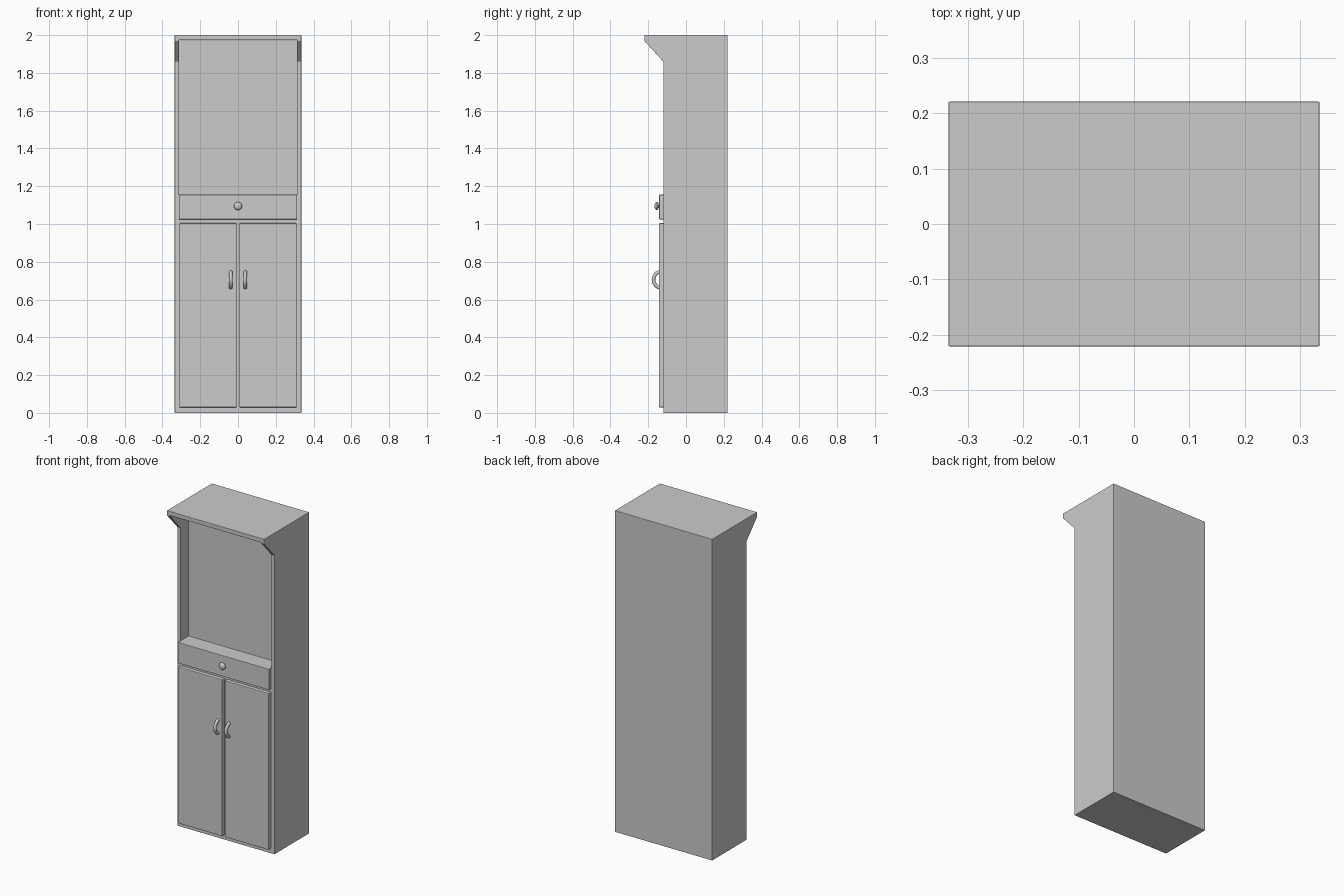
import bpy, bmesh, math
from mathutils import Matrix

if "Cube" in bpy.data.objects:
    bpy.data.objects.remove(bpy.data.objects["Cube"])


def new_object(name, bm):
    bmesh.ops.recalc_face_normals(bm, faces=bm.faces)
    mesh = bpy.data.meshes.new(name)
    bm.to_mesh(mesh)
    bm.free()
    obj = bpy.data.objects.new(name, mesh)
    bpy.context.collection.objects.link(obj)
    return obj


def box(name, x, y, z, bevel=0.0):
    bm = bmesh.new()
    size = (x[1] - x[0], y[1] - y[0], z[1] - z[0], 1)
    mid = (sum(x) / 2, sum(y) / 2, sum(z) / 2)
    bmesh.ops.create_cube(bm, size=1, matrix=Matrix.Translation(mid) @ Matrix.Diagonal(size))
    obj = new_object(name, bm)
    if bevel:
        add_bevel(obj, bevel)
    return obj


def add_bevel(obj, width):
    mod = obj.modifiers.new("edge_bevel", 'BEVEL')
    mod.width = width
    mod.segments = 2
    mod.limit_method = 'ANGLE'


def smooth(obj):
    bpy.ops.object.select_all(action='DESELECT')
    obj.select_set(True)
    bpy.context.view_layer.objects.active = obj
    bpy.ops.object.shade_smooth_by_angle(angle=math.radians(40))


HALF_W, INNER_W = 0.335, 0.313
BACK, FRONT, OVERHANG = 0.221, -0.12, -0.221

# Cabinet body: side profile with the overhanging top, extruded across the width
profile = [(BACK, 0), (BACK, 2), (OVERHANG, 2), (OVERHANG, 1.97), (FRONT, 1.86), (FRONT, 0)]
bm = bmesh.new()
face = bm.faces.new([bm.verts.new((-HALF_W, y, z)) for y, z in profile])
ext = bmesh.ops.extrude_face_region(bm, geom=[face])
bmesh.ops.translate(bm, vec=(2 * HALF_W, 0, 0),
                    verts=[v for v in ext["geom"] if isinstance(v, bmesh.types.BMVert)])
body = new_object("cabinet_body", bm)

# Open niche above the drawer
cutter = box("niche_cutter", (-INNER_W, INNER_W), (-0.5, -0.038), (1.155, 1.974))
cutter.hide_render = True
cutter.hide_set(True)
cut = body.modifiers.new("niche", 'BOOLEAN')
cut.operation = 'DIFFERENCE'
cut.solver = 'EXACT'
cut.object = cutter
add_bevel(body, 0.0015)

# Drawer front
box("drawer_front", (-INNER_W, INNER_W), (-0.142, FRONT + 0.005), (1.025, 1.155), 0.002)

# Drawer knob: lathed profile (radius, distance out from the drawer)
knob_profile = [(0.009, -0.004), (0.009, 0.004), (0.018, 0.006), (0.022, 0.011),
                (0.021, 0.016), (0.016, 0.021), (0.008, 0.024), (0, 0.025)]
bm = bmesh.new()
verts = [bm.verts.new((r, -0.142 - d, 1.095)) for r, d in knob_profile]
edges = [bm.edges.new(pair) for pair in zip(verts, verts[1:])]
bmesh.ops.spin(bm, geom=verts + edges, cent=(0, 0, 1.095), axis=(0, 1, 0),
               angle=2 * math.pi, steps=32)
bmesh.ops.remove_doubles(bm, verts=bm.verts, dist=0.0001)
smooth(new_object("drawer_knob", bm))

# Pair of doors with ring handles
for side, label in ((-1, "left"), (1, "right")):
    box(label + "_door", sorted((side * 0.008, side * 0.311)),
        (-0.143, FRONT + 0.005), (0.029, 1.004), 0.004)
    bpy.ops.mesh.primitive_torus_add(
        major_radius=0.043, minor_radius=0.0095, major_segments=40, minor_segments=16,
        location=(side * 0.038, -0.129, 0.705), rotation=(0, math.pi / 2, 0))
    handle = bpy.context.object
    handle.name = label + "_door_handle"
    smooth(handle)
